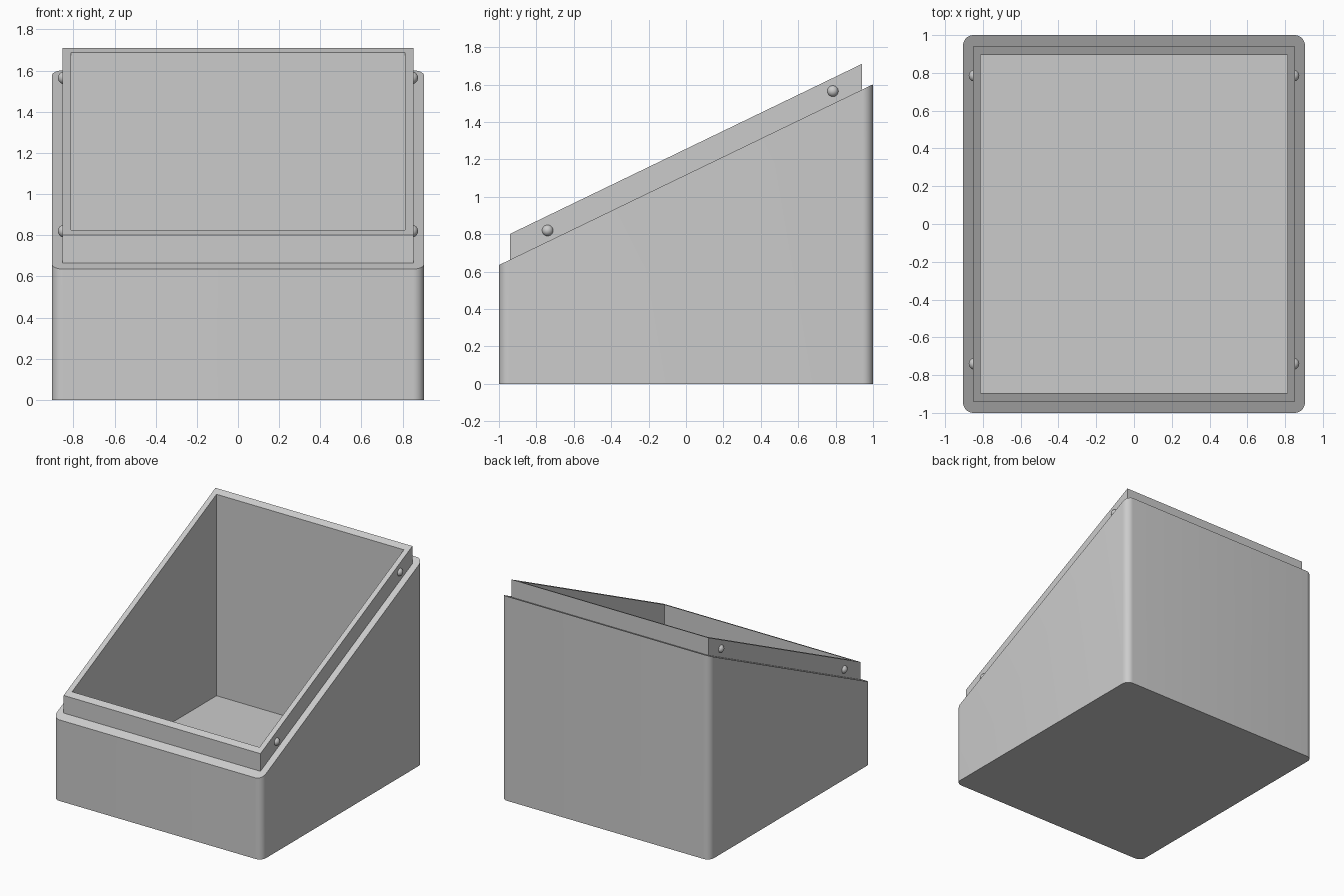
import bpy, bmesh, math

cube = bpy.data.objects.get("Cube")
if cube:
    bpy.data.objects.remove(cube, do_unlink=True)

SLOPE = 0.483        # rise of the slanted rim per unit of depth
BODY_MID = 1.118     # rim height at the middle of the body
LIP_MID = 1.256      # rim height at the middle of the lip
FLOOR = 0.11
CORNER_STEPS = 8

grey = bpy.data.materials.new("plain_grey")
grey.use_nodes = True
colour = (0.6, 0.6, 0.6, 1)
grey.diffuse_color = colour
grey.node_tree.nodes["Principled BSDF"].inputs["Base Color"].default_value = colour


def loop(bm, half_x, half_y, radius, height, slope):
    """Rounded rectangle of vertices lying on a level or slanted plane."""
    verts = []
    for i, (sx, sy) in enumerate([(1, 1), (-1, 1), (-1, -1), (1, -1)]):
        for k in range(CORNER_STEPS + 1):
            a = math.pi / 2 * (i + k / CORNER_STEPS)
            x = sx * (half_x - radius) + radius * math.cos(a)
            y = sy * (half_y - radius) + radius * math.sin(a)
            verts.append(bm.verts.new((x, y, height + slope * y)))
    return verts


# Hollow box: outer wall, slanted ledge, raised lip, inner wall and floor
bm = bmesh.new()
rings = [
    loop(bm, 0.905, 1.0, 0.055, 0, 0),
    loop(bm, 0.905, 1.0, 0.055, BODY_MID, SLOPE),
    loop(bm, 0.853, 0.94, 0, BODY_MID, SLOPE),
    loop(bm, 0.853, 0.94, 0, LIP_MID, SLOPE),
    loop(bm, 0.812, 0.894, 0, LIP_MID, SLOPE),
    loop(bm, 0.812, 0.894, 0, FLOOR, 0),
]
for low, high in zip(rings, rings[1:]):
    for i in range(len(low)):
        j = (i + 1) % len(low)
        bm.faces.new((low[i], low[j], high[j], high[i]))
bm.faces.new(rings[0][::-1])
bm.faces.new(rings[-1])
bmesh.ops.remove_doubles(bm, verts=bm.verts, dist=0.0001)
bmesh.ops.recalc_face_normals(bm, faces=bm.faces)
mesh = bpy.data.meshes.new("slanted_box")
bm.to_mesh(mesh)
bm.free()
box = bpy.data.objects.new("slanted_box", mesh)
bpy.context.collection.objects.link(box)
parts = [box]

# Snap bumps on both sides of the lip
for side, sx in (("left", 1), ("right", -1)):
    for end, y, z in (("front", -0.74, 0.82), ("back", 0.785, 1.565)):
        bpy.ops.mesh.primitive_uv_sphere_add(
            segments=24, ring_count=12, radius=0.031, location=(sx * 0.844, y, z))
        bump = bpy.context.object
        bump.name = f"snap_bump_{end}_{side}"
        parts.append(bump)

# Shared colour and smooth rounded corners
for part in parts:
    part.data.materials.append(grey)
    bpy.ops.object.select_all(action="DESELECT")
    part.select_set(True)
    bpy.context.view_layer.objects.active = part
    bpy.ops.object.shade_smooth_by_angle(angle=math.radians(30))
